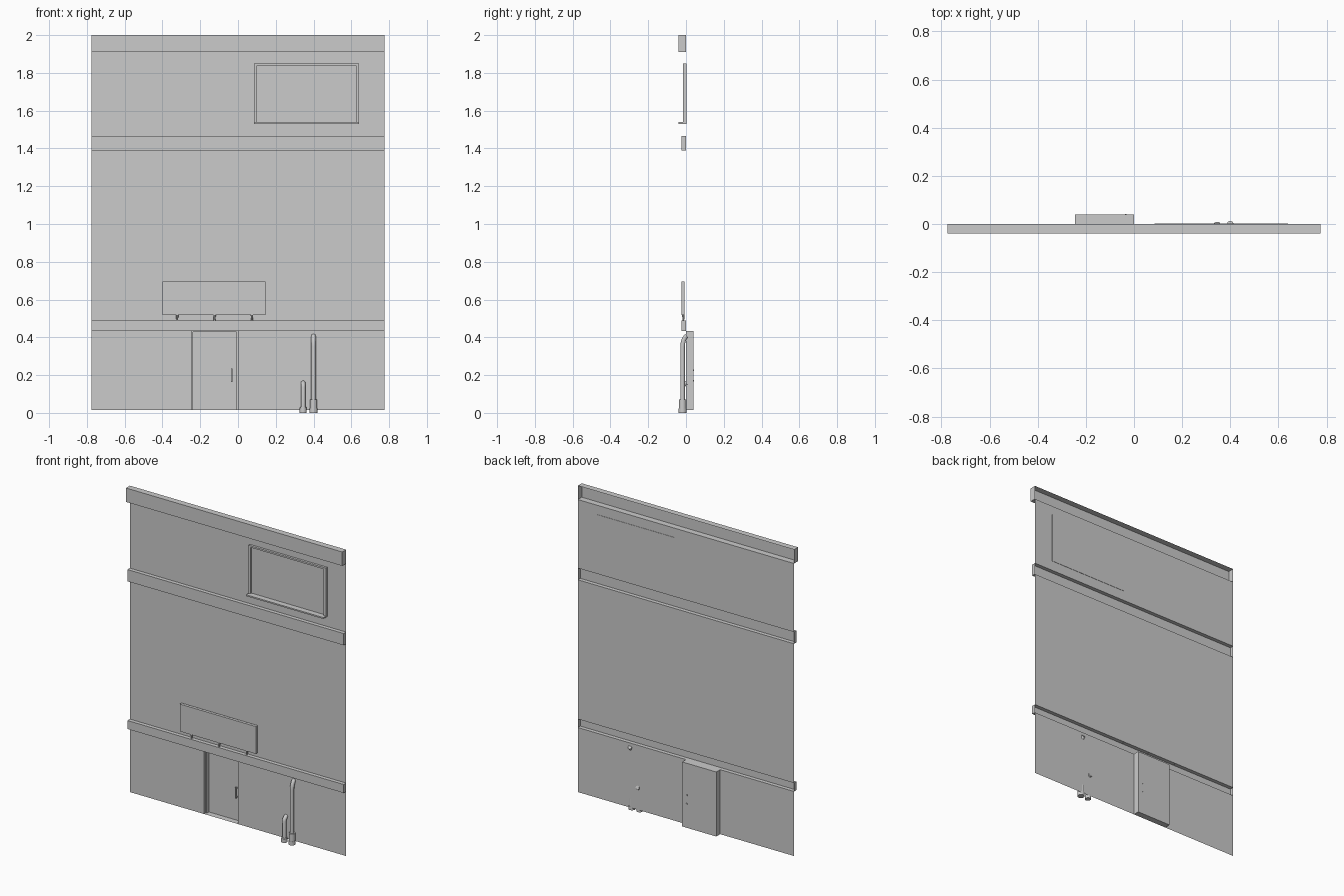
import bpy, bmesh, math

if "Cube" in bpy.data.objects:
    bpy.data.objects.remove(bpy.data.objects["Cube"])

W = 0.775                      # half width of the facade
DX0, DX1, DTOP, DEEP = -0.245, 0.0, 0.433, 0.04   # door recess
BASE = 0.015


def mesh_object(name, bm):
    me = bpy.data.meshes.new(name)
    bm.to_mesh(me)
    bm.free()
    ob = bpy.data.objects.new(name, me)
    bpy.context.collection.objects.link(ob)
    return ob


def add_quad(bm, *pts):
    bm.faces.new([bm.verts.new(p) for p in pts])


def box(name, x0, x1, y0, y1, z0, z1, bm=None):
    own = bm is None
    bm = bm or bmesh.new()
    for v in bmesh.ops.create_cube(bm, size=1)["verts"]:
        v.co = ((x0 + x1) / 2 + v.co.x * (x1 - x0),
                (y0 + y1) / 2 + v.co.y * (y1 - y0),
                (z0 + z1) / 2 + v.co.z * (z1 - z0))
    return mesh_object(name, bm) if own else None


# Wall sheet folded out into three bands, open at the back
bm = bmesh.new()
bands = [(DTOP, 0.488, 0.025), (1.39, 1.466, 0.025), (1.91, 2.0, 0.04)]
profile = [(0, DTOP)]
for z0, z1, d in bands:
    profile += [(0, z0), (-d, z0), (-d, z1), (0, z1)]
    for s in (-W, W):          # band end caps
        pts = [(s, 0, z0), (s, -d, z0), (s, -d, z1), (s, 0, z1)]
        add_quad(bm, *(pts if s > 0 else pts[::-1]))
for (ya, za), (yb, zb) in zip(profile[1:], profile[2:]):
    add_quad(bm, (-W, ya, za), (W, ya, za), (W, yb, zb), (-W, yb, zb))
# Ground floor wall either side of the door
for x0, x1 in ((-W, DX0), (DX1, W)):
    add_quad(bm, (x0, 0, BASE), (x1, 0, BASE), (x1, 0, DTOP), (x0, 0, DTOP))
bmesh.ops.remove_doubles(bm, verts=bm.verts, dist=1e-5)
mesh_object("facade_wall", bm)

# Door recess: jambs, head, floor and door panel
bm = bmesh.new()
rim = [(DX0, BASE), (DX0, DTOP), (DX1, DTOP), (DX1, BASE)]
for (xa, za), (xb, zb) in zip(rim, rim[1:] + rim[:1]):
    add_quad(bm, (xa, 0, za), (xa, DEEP, za), (xb, DEEP, zb), (xb, 0, zb))
add_quad(bm, *[(x, DEEP, z) for x, z in rim[::-1]])
bmesh.ops.remove_doubles(bm, verts=bm.verts, dist=1e-5)
mesh_object("door_recess", bm)

# Door frame strips and closer
bm = bmesh.new()
box("", DX0, DX0 + 0.008, 0.018, DEEP, BASE, DTOP, bm)
box("", DX1 - 0.008, DX1, 0.018, DEEP, BASE, DTOP, bm)
box("", DX0 + 0.008, DX1 - 0.008, 0.018, DEEP, DTOP - 0.006, DTOP, bm)
mesh_object("door_frame", bm)

# Door handle with standoffs passing through the door
bm = bmesh.new()
box("", -0.038, -0.030, 0.022, 0.029, 0.163, 0.235, bm)
for z in (0.170, 0.226):
    box("", -0.037, -0.031, 0.027, 0.042, z - 0.004, z + 0.004, bm)
mesh_object("door_handle", bm)

# Sign board with tapered posts standing on the lower band
box("sign_board", -0.40, 0.145, -0.025, -0.007, 0.518, 0.695)
for i, x in enumerate((-0.322, -0.124, 0.074)):
    bm = bmesh.new()
    bmesh.ops.create_cone(bm, cap_ends=True, segments=8, radius1=0.004,
                          radius2=0.007, depth=0.034)
    bmesh.ops.translate(bm, verts=bm.verts, vec=(x, -0.014, 0.503))
    mesh_object(f"sign_post_{i + 1}", bm)

# Window: frame, pane and projecting sill
WX0, WX1, WZ0, WZ1, T = 0.085, 0.64, 1.53, 1.85, 0.015
bm = bmesh.new()
box("", WX0, WX0 + T, -0.015, 0.002, WZ0, WZ1, bm)
box("", WX1 - T, WX1, -0.015, 0.002, WZ0, WZ1, bm)
box("", WX0 + T, WX1 - T, -0.015, 0.002, WZ1 - 0.011, WZ1, bm)
mesh_object("window_frame", bm)
box("window_pane", WX0 + T, WX1 - T, -0.003, 0.002, WZ0, WZ1 - 0.011)
box("window_sill", WX0, WX1, -0.04, 0.002, WZ0, WZ0 + 0.009)


# Drain pipes that bend back into the wall, with a collar at the foot
def pipe(name, x, path, r, collar_r, collar_h):
    cu = bpy.data.curves.new(name, 'CURVE')
    cu.dimensions = '3D'
    cu.bevel_depth = r
    cu.bevel_resolution = 3
    cu.use_fill_caps = True
    sp = cu.splines.new('POLY')
    sp.points.add(len(path) - 1)
    for p, (y, z) in zip(sp.points, path):
        p.co = (x, y, z, 1)
        p.radius = 1
    sp.use_smooth = True
    ob = bpy.data.objects.new(name, cu)
    bpy.context.collection.objects.link(ob)
    bm = bmesh.new()
    for h, k in ((collar_h, 1.0), (0.024, 1.1)):
        res = bmesh.ops.create_cone(bm, cap_ends=True, segments=16,
                                    radius1=collar_r * k, radius2=collar_r * k, depth=h)
        bmesh.ops.translate(bm, verts=res["verts"], vec=(x, -0.018, h / 2))
    col = mesh_object(name + "_collar", bm)
    for f in col.data.polygons:
        f.use_smooth = abs(f.normal.z) < 0.5


def bend(top, ry, rz, y=-0.018):
    arc = [math.radians(a) for a in (0, 20, 40, 60, 75)]
    return [(y, 0.01)] + [(y + ry * (1 - math.cos(a)), top - rz + rz * math.sin(a))
                          for a in arc]


pipe("tall_pipe", 0.40, bend(0.41, 0.030, 0.06), 0.0125, 0.0195, 0.072)
pipe("short_pipe", 0.345, bend(0.160, 0.030, 0.025), 0.0125, 0.017, 0.03)
